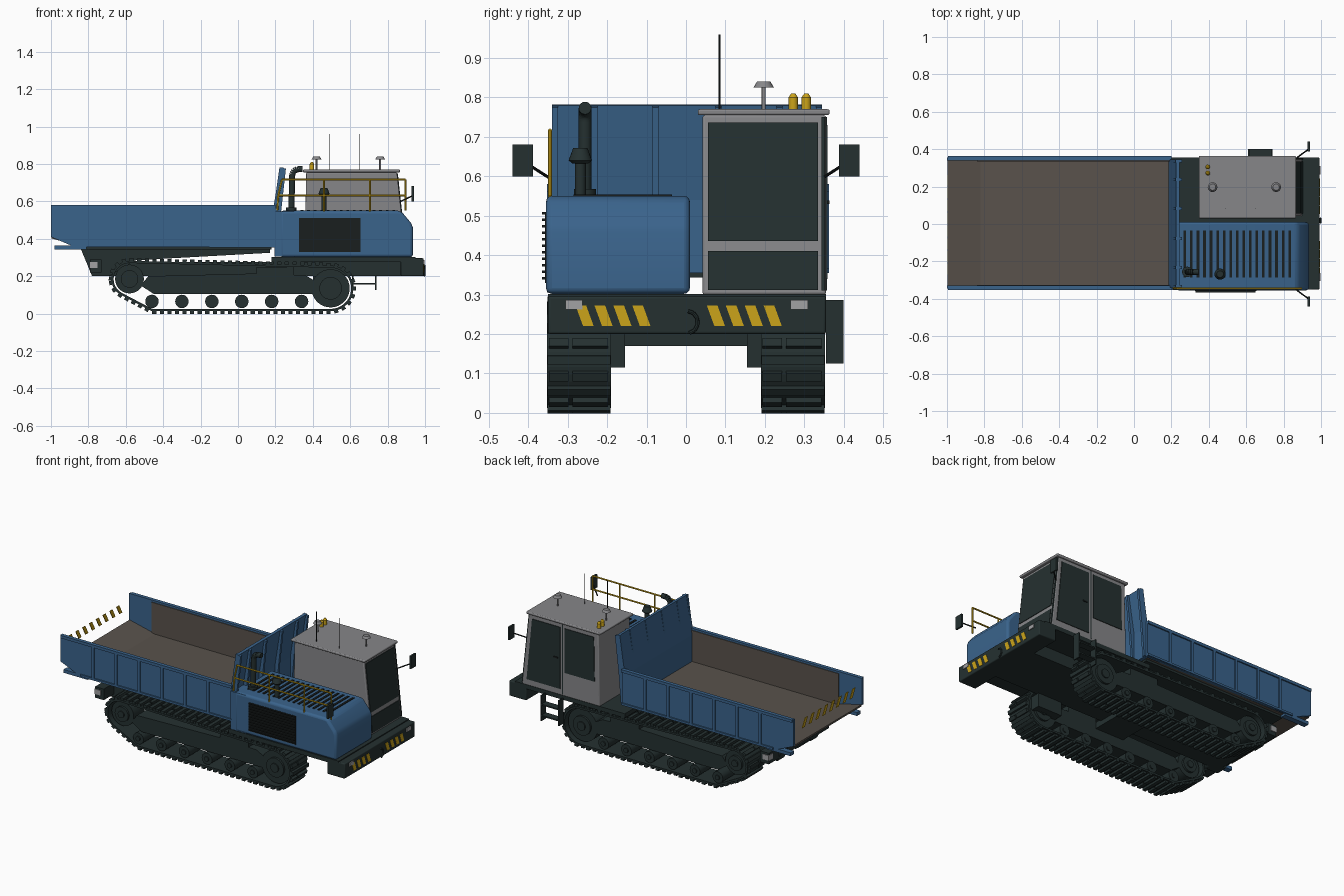
import bpy, bmesh, math
from mathutils import Vector, Matrix

if "Cube" in bpy.data.objects:
    bpy.data.objects.remove(bpy.data.objects["Cube"])


def colour(name, rgb):
    m = bpy.data.materials.new(name)
    m.use_nodes = True
    m.diffuse_color = (*rgb, 1)
    bsdf = m.node_tree.nodes["Principled BSDF"]
    bsdf.inputs["Base Color"].default_value = (*rgb, 1)
    bsdf.inputs["Roughness"].default_value = 0.6
    return m


BLUE = colour("blue paint", (0.042, 0.125, 0.26))
DARK = colour("dark steel", (0.018, 0.03, 0.03))
BLACK = colour("black grille", (0.01, 0.013, 0.013))
GREY = colour("cab grey", (0.24, 0.24, 0.25))
LAMP = colour("lamp grey", (0.36, 0.36, 0.37))
BROWN = colour("worn bed liner", (0.1, 0.085, 0.072))
YELLOW = colour("safety yellow", (0.6, 0.37, 0.01))


def finish(name, bm, mat, bevel=0, smooth=False):
    bmesh.ops.recalc_face_normals(bm, faces=bm.faces)
    me = bpy.data.meshes.new(name)
    bm.to_mesh(me)
    bm.free()
    me.materials.append(mat)
    ob = bpy.data.objects.new(name, me)
    bpy.context.collection.objects.link(ob)
    if bevel:
        mod = ob.modifiers.new("bevel", "BEVEL")
        mod.width, mod.segments = bevel, 3
    if bevel or smooth:
        bpy.ops.object.select_all(action="DESELECT")
        ob.select_set(True)
        bpy.context.view_layer.objects.active = ob
        bpy.ops.object.shade_smooth_by_angle(angle=math.radians(35))
    return ob


def boxes(name, dims, mat, bevel=0):
    """Boxes given as x0, x1, y0, y1, z0, z1."""
    bm = bmesh.new()
    for x0, x1, y0, y1, z0, z1 in dims:
        m = Matrix.Translation(((x0 + x1) / 2, (y0 + y1) / 2, (z0 + z1) / 2))
        bmesh.ops.create_cube(bm, size=1, matrix=m @ Matrix.Diagonal((x1 - x0, y1 - y0, z1 - z0, 1)))
    return finish(name, bm, mat, bevel)


def prisms(name, shapes, mat, bevel=0):
    """Profiles in x, z pushed from y0 to y1."""
    bm = bmesh.new()
    for pts, y0, y1 in shapes:
        f = bm.faces.new([bm.verts.new((x, y0, z)) for x, z in pts])
        ext = bmesh.ops.extrude_face_region(bm, geom=[f])
        verts = [v for v in ext["geom"] if isinstance(v, bmesh.types.BMVert)]
        bmesh.ops.translate(bm, verts=verts, vec=(0, y1 - y0, 0))
    return finish(name, bm, mat, bevel)


def rods(name, parts, mat, n=16):
    """Cylinders or cones given as start, end, start radius, end radius."""
    bm = bmesh.new()
    for a, b, r1, r2 in parts:
        a, b = Vector(a), Vector(b)
        m = Matrix.Translation((a + b) / 2) @ (b - a).to_track_quat("Z", "Y").to_matrix().to_4x4()
        bmesh.ops.create_cone(bm, cap_ends=True, segments=n, radius1=r1, radius2=r2, depth=(b - a).length, matrix=m)
    return finish(name, bm, mat, smooth=True)


def path(name, pts, r, mat, n=12):
    return rods(name, [(a, b, r, r) for a, b in zip(pts, pts[1:])], mat, n)


# Track loop: convex hull around the wheels, kept as a tidy ring
WHEELS = [(-0.58, 0.185, 0.085), (0.495, 0.135, 0.11), (-0.45, 0.06, 0.035)]


def hull(grow):
    pts = sorted((x + (r + grow) * math.cos(a * math.pi / 20), z + (r + grow) * math.sin(a * math.pi / 20))
                 for x, z, r in WHEELS for a in range(40))

    def chain(seq):
        out = []
        for p in seq:
            while len(out) > 1 and ((out[-1][0] - out[-2][0]) * (p[1] - out[-2][1])
                                    - (out[-1][1] - out[-2][1]) * (p[0] - out[-2][0])) <= 0:
                out.pop()
            out.append(p)
        return out[:-1]
    return chain(pts) + chain(pts[::-1])


def track(side, s):
    y0, y1 = sorted((s * 0.19, s * 0.352))
    bm = bmesh.new()
    inner, outer = hull(0), hull(0.012)
    rings = [[bm.verts.new((x, y, z)) for x, z in loop] for y in (y0, y1) for loop in (inner, outer)]
    n = len(inner)
    for a, b in ((0, 1), (1, 3), (3, 2), (2, 0)):
        for i in range(n):
            j = (i + 1) % n
            bm.faces.new((rings[a][i], rings[a][j], rings[b][j], rings[b][i]))
    # Shoes with staggered grouser blocks
    loop = [Vector((x, 0, z)) for x, z in outer]
    gap, left, k = 0.0405, 0.02, 0
    for a, b in zip(loop, loop[1:] + loop[:1]):
        d = b - a
        while left < d.length:
            t = d.normalized()
            out = Vector((t.z, 0, -t.x))
            rot = Matrix((t, Vector((0, 1, 0)), out)).transposed().to_4x4()
            bars = ((0, 0.16),) if k % 2 else ((-0.052, 0.05), (0.028, 0.09))
            for off, w in bars:
                m = Matrix.Translation(a + t * left + out * 0.004 + Vector((0, (y0 + y1) / 2 + off, 0)))
                bmesh.ops.create_cube(bm, size=1, matrix=m @ rot @ Matrix.Diagonal((0.022, w, 0.02, 1)))
            left += gap
            k += 1
        left -= d.length
    finish(side + "_track", bm, DARK)
    ya, yb = s * 0.215, s * 0.325
    prisms(side + "_track_frame", [([(-0.52, 0.15), (-0.48, 0.2), (0.12, 0.215), (0.36, 0.205), (0.42, 0.17),
                                    (0.4, 0.105), (-0.45, 0.105)], ya, yb),
                                  ([(0.1, 0.2), (0.3, 0.2), (0.3, 0.25), (0.1, 0.25)], ya, yb)], DARK)
    parts = []
    for x, z, r in WHEELS[:2]:
        for w, rr in ((0.055, r - 0.008), (0.068, r * 0.55), (0.075, r * 0.25)):
            parts.append(((x, s * (0.27 - w), z), (x, s * (0.27 + w), z), rr, rr))
    rods(side + "_end_wheels", parts, DARK, 32)
    parts = []
    for i in range(6):
        x = -0.46 + 0.16 * i
        parts += [((x, s * 0.2, 0.065), (x, s * 0.34, 0.065), 0.036, 0.036),
                  ((x, s * 0.195, 0.065), (x, s * 0.347, 0.065), 0.015, 0.015)]
    rods(side + "_rollers", parts, DARK, 20)
    boxes(side + "_drive_mount", [(0.4, 0.57, *sorted((s * 0.155, s * 0.215)), 0.115, 0.2)], DARK)


track("left", 1)
track("right", -1)

# Chassis, platform and bumper
boxes("main_chassis", [(-0.76, 0.9, -0.17, 0.17, 0.2, 0.275), (-0.1, 0.1, -0.22, 0.22, 0.17, 0.21)], DARK)
prisms("bed_subframe", [([(-0.84, 0.345), (-0.78, 0.2), (-0.69, 0.2), (-0.55, 0.285), (0.17, 0.325), (0.17, 0.345)],
                         s * 0.13, s * 0.2) for s in (-1, 1)], DARK)
boxes("bed_underside", [(-0.82, 0.18, -0.31, 0.32, 0.343, 0.357)], DARK)
boxes("rear_crossbeam", [(-0.79, -0.73, -0.3, 0.3, 0.22, 0.29)], DARK)
boxes("rear_lamps", [(-0.793, -0.75, *sorted((s * 0.26, s * 0.305)), 0.245, 0.277) for s in (-1, 1)], LAMP)
boxes("platform", [(0.18, 0.95, -0.35, 0.355, 0.275, 0.302)], DARK)
boxes("front_bumper", [(0.87, 0.992, -0.35, 0.355, 0.2, 0.296)], DARK, 0.006)
boxes("headlamps", [(0.985, 0.997, y, y + 0.044, 0.262, 0.286) for y in (-0.306, 0.265)], LAMP)


def stripes(name, x, starts, z0, z1, w, lean):
    bm = bmesh.new()
    for y in starts:
        f = bm.faces.new([bm.verts.new((x, *p)) for p in ((y, z1), (y + w, z1), (y + w + lean, z0), (y + lean, z0))])
        ext = bmesh.ops.extrude_face_region(bm, geom=[f])
        bmesh.ops.translate(bm, verts=[v for v in ext["geom"] if isinstance(v, bmesh.types.BMVert)], vec=(0.004, 0, 0))
    finish(name, bm, YELLOW)


stripes("bumper_stripes", 0.99, [y + 0.048 * i for y in (-0.28, 0.053) for i in range(4)], 0.22, 0.272, 0.027, 0.019)
stripes("tail_stripes", -0.998, [-0.27 + 0.068 * i for i in range(8)], 0.49, 0.545, 0.027, 0.03)
hook = [(0.997, 0.005 + 0.025 * math.sin(a), 0.23 + 0.028 * math.cos(a)) for a in (0, 0.6, 1.2, 1.8, 2.4, 3)]
path("tow_hook", hook, 0.005, DARK, 8)

# Dump bed
prisms("bed_floor", [([(0.19, 0.372), (-0.82, 0.372), (-0.998, 0.413), (-0.998, 0.402), (-0.83, 0.357), (0.19, 0.357)],
                      -0.33, 0.34)], BROWN)
side = [(-1, 0.58), (0.2, 0.58), (0.2, 0.352), (-0.85, 0.36), (-0.89, 0.363), (-1, 0.41)]
prisms("bed_sides", [(side, -0.345, -0.33), (side, 0.34, 0.355)], BLUE)
liner = [(-0.84, 0.568), (0.19, 0.568), (0.19, 0.365), (-0.84, 0.365)]
prisms("bed_liners", [(liner, -0.331, -0.325), (liner, 0.335, 0.341)], BROWN)
ribs = []
for ya, yb in ((-0.353, -0.34), (0.35, 0.363)):
    ribs += [(x - 0.008, x + 0.008, ya, yb, 0.362, 0.57) for x in [-0.77 + 0.161 * i for i in range(6)]]
    ribs += [(-0.995, 0.2, ya, yb, 0.562, 0.58), (-0.86, 0.2, ya, yb, 0.355, 0.368)]
boxes("bed_ribs", ribs, BLUE)
boxes("bed_tail_bars", [(-0.98, -0.81, -0.345, -0.31, 0.344, 0.365), (-0.98, -0.81, 0.32, 0.355, 0.344, 0.365)], BLUE)
board = [(0.185, 0.355), (0.205, 0.355), (0.205, 0.54), (0.243, 0.78), (0.225, 0.782), (0.185, 0.54)]
prisms("headboard", [(board, -0.34, 0.345)], BLUE)
flange = [(0.19, 0.355), (0.215, 0.355), (0.23, 0.54), (0.256, 0.775), (0.222, 0.782), (0.19, 0.56)]
prisms("headboard_ribs", [(flange, y, y + 0.015) for y in (-0.34, -0.24, -0.085, 0.075, 0.23, 0.33)], BLUE)

# Engine hood with grilles
prisms("engine_hood", [([(0.225, 0.302), (0.935, 0.302), (0.935, 0.46), (0.925, 0.485), (0.875, 0.545), (0.855, 0.55),
                         (0.225, 0.55)], -0.355, 0.01)], BLUE, 0.015)
boxes("hood_skirt", [(0.195, 0.3, -0.352, -0.2, 0.305, 0.545)], BLUE)
boxes("hood_top_slots", [(x, x + 0.014, -0.285, -0.035, 0.549, 0.554)
                         for x in [0.265 + 0.035 * i for i in range(17)]], BLACK)
boxes("side_grille", [(0.325, 0.655, -0.358, -0.35, 0.33, 0.51)], BLACK)
prisms("side_louvres", [([(0.33, z), (0.65, z), (0.65, z + 0.006), (0.33, z + 0.006)], -0.365, -0.355)
                        for z in [0.338 + 0.0165 * i for i in range(11)]], BLACK)

# Exhaust and air intake
bend = [(0.29 + 0.035 * (1 - math.cos(a)), -0.256, 0.74 + 0.032 * math.sin(a)) for a in
        [math.pi / 12 * i for i in range(7)]]
path("exhaust_pipe", [(0.285, -0.256, 0.55)] + bend + [(0.345, -0.256, 0.773)], 0.016, DARK, 20)
rods("exhaust_base", [((0.285, -0.256, 0.55), (0.285, -0.256, 0.568), 0.028, 0.028)], DARK, 20)
rods("air_intake", [((0.46, -0.268, 0.55), (0.46, -0.268, 0.64), 0.014, 0.014),
                    ((0.46, -0.268, 0.64), (0.46, -0.268, 0.672), 0.03, 0.018),
                    ((0.46, -0.268, 0.632), (0.46, -0.268, 0.641), 0.02, 0.03)], DARK, 20)

# Handrail
Y = -0.345
path("handrail_top", [(0.21, Y, 0.55), (0.215, Y, 0.63), (0.235, Y, 0.716), (0.895, Y, 0.716), (0.895, Y, 0.55)],
     0.005, YELLOW, 8)
rods("handrail_mid", [((0.215, Y, 0.632), (0.895, Y, 0.632), 0.005, 0.005)]
     + [((x, Y, 0.545), (x, Y, 0.716), 0.005, 0.005) for x in (0.46, 0.705)], YELLOW, 8)


# Cab with raked front
def front(z):
    return 0.9 - 0.11 * (z - 0.3)


prisms("cab_body", [([(0.355, 0.3), (front(0.3), 0.3), (front(0.755), 0.755), (0.365, 0.755)], 0.042, 0.355)], GREY, 0.006)
boxes("cab_roof", [(0.347, 0.866, 0.03, 0.364, 0.755, 0.77)], GREY, 0.005)


def front_pane(z0, z1, y0, y1):
    return ([(front(z0) - 0.002, z0), (front(z0) + 0.004, z0), (front(z1) + 0.004, z1), (front(z1) - 0.002, z1)], y0, y1)


prisms("windscreen", [front_pane(0.436, 0.737, 0.056, 0.335), front_pane(0.312, 0.41, 0.056, 0.335),
                      front_pane(0.31, 0.75, 0.344, 0.353)], DARK)
prisms("side_windows", [([(0.63, 0.34), (front(0.34) - 0.03, 0.34), (front(0.73) - 0.025, 0.73), (0.63, 0.73)], 0.35, 0.359),
                        ([(0.39, 0.45), (0.6, 0.45), (0.6, 0.73), (0.395, 0.73)], 0.35, 0.359)], DARK)
boxes("door_seams", [(0.612, 0.617, 0.352, 0.357, 0.31, 0.75)], DARK)
boxes("door_handle", [(0.645, 0.675, 0.357, 0.364, 0.53, 0.538)], BLACK)

# Roof fittings
rods("beacons", [p for y in (0.272, 0.305) for p in (((0.395, y, 0.768), (0.395, y, 0.8), 0.012, 0.012),
                                                    ((0.395, y, 0.8), (0.395, y, 0.81), 0.012, 0.005))], YELLOW)
rods("roof_domes", [p for x in (0.42, 0.76) for p in (((x, 0.197, 0.768), (x, 0.197, 0.826), 0.005, 0.005),
                                                     ((x, 0.197, 0.825), (x, 0.197, 0.84), 0.026, 0.017))], GREY)
rods("aerials", [((x, 0.085, 0.768), (x, 0.085, 0.96), 0.002, 0.002) for x in (0.49, 0.65)], BLACK, 6)

# Mirrors
for name, s in (("left", 1), ("right", -1)):
    path(name + "_mirror_arm", [(0.865, s * 0.35, 0.598), (0.933, s * 0.4, 0.63)], 0.004, BLACK, 8)
    boxes(name + "_mirror", [(0.928, 0.94, *sorted((s * 0.388, s * 0.44)), 0.6, 0.681)], DARK)

# Cab ladder
boxes("ladder", [(x, x + 0.008, 0.355, 0.4, 0.125, 0.286) for x in (0.61, 0.732)]
      + [(0.61, 0.74, 0.355, 0.4, z, z + 0.008) for z in (0.155, 0.225)], DARK)
